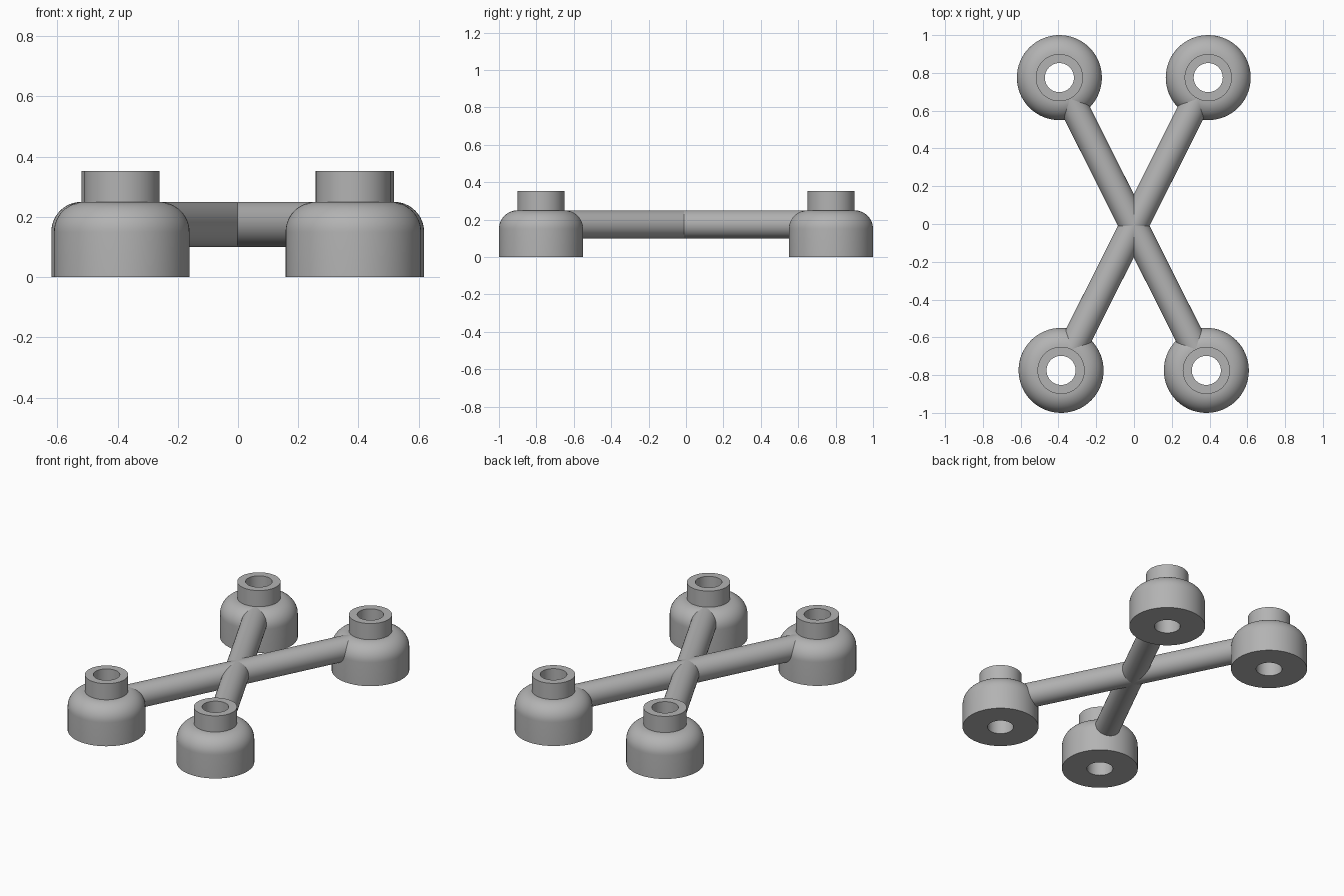
import bpy
import math
from mathutils import Vector

cube = bpy.data.objects.get("Cube")
if cube:
    bpy.data.objects.remove(cube, do_unlink=True)

# Single grey material
GREY = (0.45, 0.45, 0.45, 1)
grey = bpy.data.materials.new("plain grey")
grey.use_nodes = True
grey.diffuse_color = GREY
grey.node_tree.nodes["Principled BSDF"].inputs["Base Color"].default_value = GREY

BODY_R, COLLAR_R, HOLE_R = 0.225, 0.125, 0.077
BODY_H, COLLAR_H, FILLET = 0.25, 0.353, 0.1
ARM_R = 0.075
SIDES = 64


def finish(obj, name):
    obj.name = name
    obj.data.materials.clear()
    obj.data.materials.append(grey)
    bpy.ops.object.select_all(action='DESELECT')
    obj.select_set(True)
    bpy.context.view_layer.objects.active = obj
    bpy.ops.object.shade_smooth_by_angle(angle=math.radians(30))


def foot_profile():
    """Closed radius/height outline: bore, base, rounded shoulder, collar."""
    pts = [(HOLE_R, 0), (BODY_R, 0)]
    for i in range(13):
        a = math.radians(90 * i / 12)
        pts.append((BODY_R - FILLET + FILLET * math.cos(a),
                    BODY_H - FILLET + FILLET * math.sin(a)))
    return pts + [(COLLAR_R, COLLAR_H), (HOLE_R, COLLAR_H)]


def foot(name, x, y):
    profile = foot_profile()
    n = len(profile)
    verts = [(r * math.cos(t), r * math.sin(t), z)
             for t in (math.tau * s / SIDES for s in range(SIDES))
             for r, z in profile]
    faces = []
    for s in range(SIDES):
        a, b = s * n, (s + 1) % SIDES * n
        for i in range(n):
            j = (i + 1) % n
            faces.append((a + i, b + i, b + j, a + j))
    mesh = bpy.data.meshes.new(name)
    mesh.from_pydata(verts, [], faces)
    obj = bpy.data.objects.new(name, mesh)
    obj.location = (x, y, 0)
    bpy.context.collection.objects.link(obj)
    finish(obj, name)


def arm(name, start, end):
    """Round bar between two feet, ending inside their walls."""
    a, b = Vector(start), Vector(end)
    span = b - a
    inset = span.normalized() * 0.115
    a, b = a + inset, b - inset
    mid = (a + b) / 2
    bpy.ops.mesh.primitive_cylinder_add(
        vertices=SIDES, radius=ARM_R, depth=(b - a).length,
        location=(mid.x, mid.y, BODY_H - ARM_R))
    obj = bpy.context.object
    obj.rotation_euler = span.to_3d().to_track_quat('Z', 'Y').to_euler()
    finish(obj, name)


# Four hollow feet, the rear pair slightly wider apart
feet = {
    "front_left": (0.383, -0.775),
    "front_right": (-0.386, -0.775),
    "back_left": (0.393, 0.775),
    "back_right": (-0.395, 0.775),
}
for label, (x, y) in feet.items():
    foot(label + "_foot", x, y)

# Two crossing bars
arm("left_to_right_bar", feet["front_left"], feet["back_right"])
arm("right_to_left_bar", feet["front_right"], feet["back_left"])
